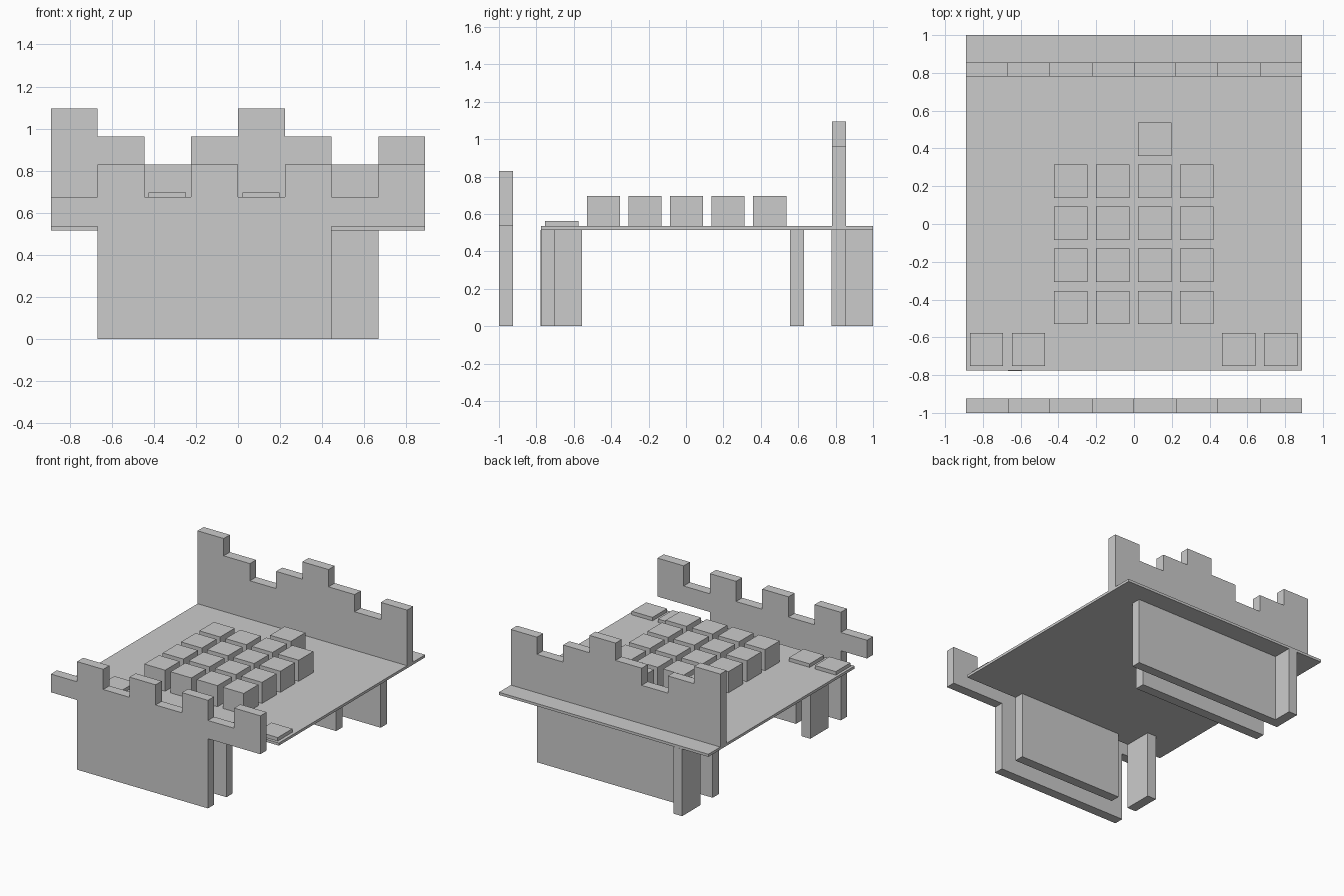
import bpy
import bmesh
from mathutils import Vector

if "Cube" in bpy.data.objects:
    bpy.data.objects.remove(bpy.data.objects["Cube"], do_unlink=True)

UNIT = 1.78 / 8          # width of one wall column
HALF = 4 * UNIT
PLATE_BOTTOM, PLATE_TOP = 0.515, 0.535

grey = bpy.data.materials.new("light_grey")
grey.use_nodes = True
colour = (0.6, 0.6, 0.6, 1)
grey.diffuse_color = colour
grey.node_tree.nodes["Principled BSDF"].inputs["Base Color"].default_value = colour


def finish(name, bm):
    bmesh.ops.recalc_face_normals(bm, faces=bm.faces)
    mesh = bpy.data.meshes.new(name)
    bm.to_mesh(mesh)
    bm.free()
    mesh.materials.append(grey)
    obj = bpy.data.objects.new(name, mesh)
    bpy.context.collection.objects.link(obj)
    return obj


def box(name, x0, x1, y0, y1, z0, z1):
    bm = bmesh.new()
    bmesh.ops.create_cube(bm, size=1)
    low, high = Vector((x0, y0, z0)), Vector((x1, y1, z1))
    bmesh.ops.scale(bm, vec=high - low, verts=bm.verts)
    bmesh.ops.translate(bm, vec=(low + high) / 2, verts=bm.verts)
    return finish(name, bm)


def steps(levels):
    """Stepped line across the columns, without repeated points."""
    line = []
    for i, z in enumerate(levels):
        if line and line[-1][1] == z:
            line.pop()
        else:
            line.append((i * UNIT - HALF, z))
        line.append(((i + 1) * UNIT - HALF, z))
    return line


def stepped_wall(name, tops, bottoms, y0, y1):
    outline = steps(tops) + steps(bottoms)[::-1]
    bm = bmesh.new()
    face = bm.faces.new([bm.verts.new((x, y0, z)) for x, z in outline])
    new = bmesh.ops.extrude_face_region(bm, geom=[face])["geom"]
    moved = [v for v in new if isinstance(v, bmesh.types.BMVert)]
    bmesh.ops.translate(bm, vec=(0, y1 - y0, 0), verts=moved)
    return finish(name, bm)


# Table plate
box("table_plate", -HALF, HALF, -0.775, 1.0, PLATE_BOTTOM, PLATE_TOP)

# Crenellated walls
stepped_wall("front_wall", [0.675, 0.83] * 4,
             [PLATE_TOP] + [0] * 5 + [PLATE_TOP] * 2, -1.0, -0.925)
high, mid, low = 1.095, 0.962, 0.83
stepped_wall("back_wall", [high, mid, low, mid] * 2, [PLATE_TOP] * 8, 0.78, 0.855)

# Support panels under the plate
box("front_panel", -2 * UNIT, 2 * UNIT, -0.775, -0.7, 0, PLATE_BOTTOM)
box("middle_panel", -3 * UNIT, 2 * UNIT, 0.555, 0.63, 0, PLATE_BOTTOM)
box("back_panel", -3 * UNIT, 3 * UNIT, 0.778, 0.852, 0, PLATE_BOTTOM)

# Narrow legs on the right side
for name, y in (("front_leg", -0.778), ("back_leg", 0.778)):
    box(name, -3 * UNIT, -3 * UNIT + 0.075, y, y + UNIT, 0, PLATE_BOTTOM)


def block(name, x, y, height):
    r = 0.0885
    box(name, x - r, x + r, y - r, y + r, PLATE_TOP, PLATE_TOP + height)


# Grid of tall blocks, with one extra behind the third column
for col in range(4):
    for row in range(5 if col == 2 else 4):
        block(f"tall_block_{col + 1}_{row + 1}", -0.336 + col * UNIT, -0.442 + row * UNIT, 0.162)

# Low tiles in the front corners
for i, col in enumerate((-2, -1, 4, 5)):
    block(f"low_tile_{i + 1}", -0.336 + col * UNIT, -0.442 - UNIT, 0.027)
